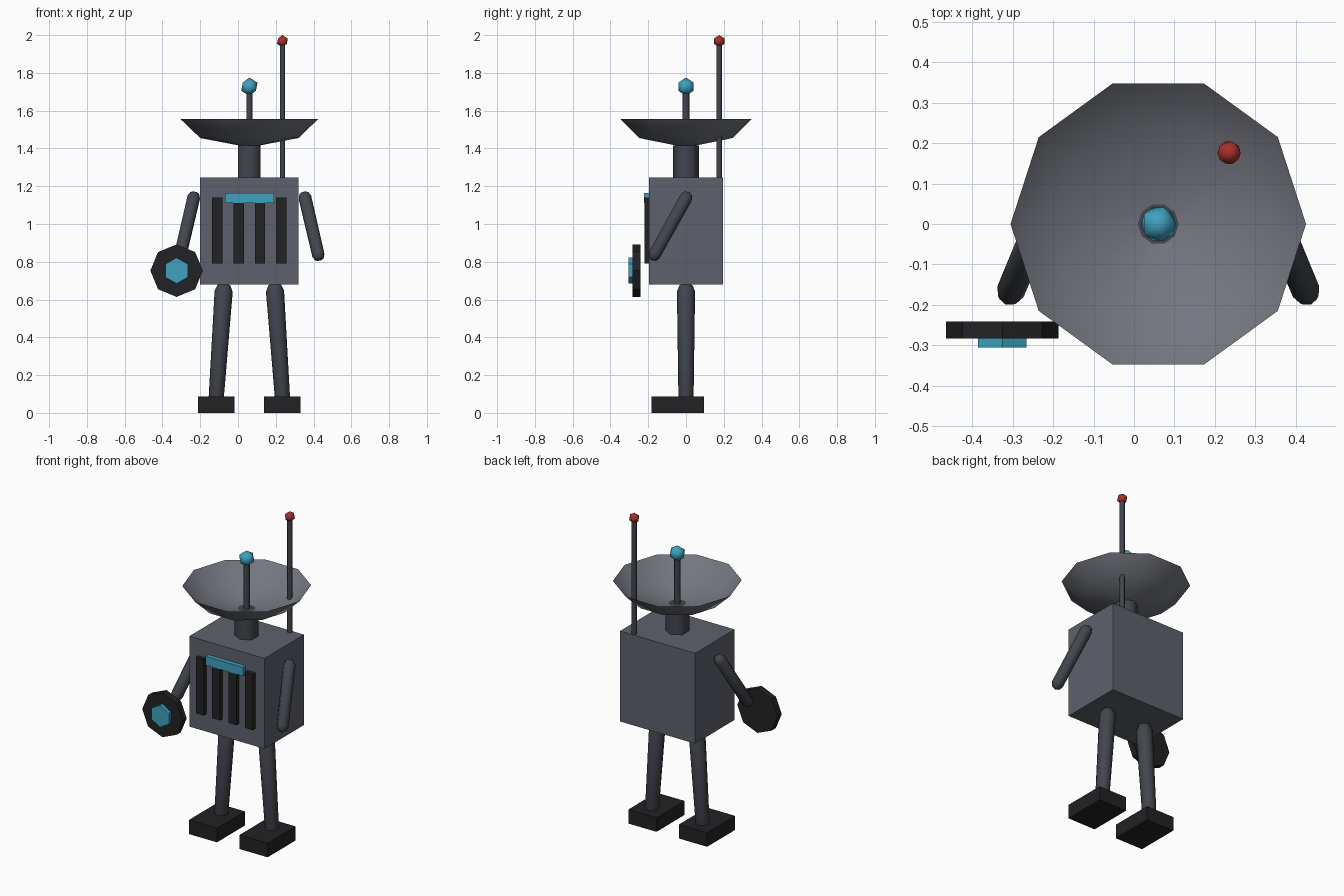
import bpy, bmesh
from math import pi, sin, cos
from mathutils import Vector

if "Cube" in bpy.data.objects:
    bpy.data.objects.remove(bpy.data.objects["Cube"])

CX = 0.06  # symmetry axis of the robot


def mat(name, r, g, b):
    m = bpy.data.materials.new(name)
    m.diffuse_color = (r, g, b, 1)
    m.use_nodes = True
    m.node_tree.nodes["Principled BSDF"].inputs["Base Color"].default_value = m.diffuse_color
    return m


STEEL = mat("steel", 0.11, 0.12, 0.15)
DISH = mat("dish_grey", 0.17, 0.18, 0.21)
DARK = mat("dark_steel", 0.055, 0.06, 0.075)
BLACK = mat("black", 0.016, 0.016, 0.018)
CYAN = mat("cyan", 0.05, 0.36, 0.52)
RED = mat("red", 0.38, 0.03, 0.025)


def finish(name, material, smooth=None):
    ob = bpy.context.object
    ob.name = name
    ob.data.materials.append(material)
    if smooth:
        bpy.ops.object.shade_smooth_by_angle(angle=smooth)
    return ob


def box(name, lo, hi, material):
    lo, hi = Vector(lo), Vector(hi)
    bpy.ops.mesh.primitive_cube_add(size=1, location=(lo + hi) / 2)
    bpy.context.object.scale = hi - lo
    return finish(name, material)


def rod(name, x, y, z0, z1, r, material, sides=6):
    bpy.ops.mesh.primitive_cylinder_add(vertices=sides, radius=r, depth=z1 - z0,
                                        location=(x, y, (z0 + z1) / 2))
    return finish(name, material, 1.1)


def disc(name, x, z, y0, y1, r, sides, material):
    bpy.ops.mesh.primitive_cylinder_add(vertices=sides, radius=r, depth=y1 - y0,
                                        location=(x, (y0 + y1) / 2, z),
                                        rotation=(pi / 2, 0, 0))
    return finish(name, material)


def ball(name, loc, r, material):
    bpy.ops.mesh.primitive_ico_sphere_add(subdivisions=1, radius=r, location=loc)
    return finish(name, material, 1.0)


def lathe(name, profile, sides, material):
    """Revolve (radius, z) points around z; zero radius makes a pole."""
    bm = bmesh.new()
    rings = []
    for r, z in profile:
        n = 1 if r == 0 else sides
        rings.append([bm.verts.new((r * cos(2 * pi * i / sides),
                                    r * sin(2 * pi * i / sides), z)) for i in range(n)])
    for a, b in zip(rings, rings[1:]):
        for i in range(sides):
            j = (i + 1) % sides
            quad = [a[i % len(a)], a[j % len(a)], b[j % len(b)], b[i % len(b)]]
            bm.faces.new(list(dict.fromkeys(quad)))
    me = bpy.data.meshes.new(name)
    bm.to_mesh(me)
    bm.free()
    ob = bpy.data.objects.new(name, me)
    bpy.context.collection.objects.link(ob)
    bpy.ops.object.select_all(action='DESELECT')
    ob.select_set(True)
    bpy.context.view_layer.objects.active = ob
    return finish(name, material, 1.2)


def limb(name, a, b, ra, rb):
    """Round-ended tapered tube between two points."""
    a, b = Vector(a), Vector(b)
    d, k = (b - a).length, 0.707
    ob = lathe(name, [(0, -ra), (ra * k, -ra * k), (ra, 0),
                      (rb, d), (rb * k, d + rb * k), (0, d + rb)], 8, DARK)
    ob.location = a
    ob.rotation_euler = (b - a).to_track_quat('Z', 'Y').to_euler()
    return ob


# Torso with chest vents and light bar
box("torso", (CX - 0.26, -0.195, 0.68), (CX + 0.26, 0.195, 1.245), STEEL)
for i in range(4):
    x = CX + (i - 1.5) * 0.113
    box(f"chest_vent_{i + 1}", (x - 0.027, -0.221, 0.79), (x + 0.027, -0.19, 1.14), BLACK)
box("chest_light", (CX - 0.13, -0.222, 1.11), (CX + 0.13, -0.19, 1.165), CYAN)

# Neck, dish head and feed horn
rod("neck", CX, 0, 1.24, 1.415, 0.068, DARK)
dish = lathe("dish_head", [(0.04, 1.413), (0.26, 1.455), (0.365, 1.556)], 10, DISH)
dish.location.x = CX
rod("feed_rod", CX, 0, 1.41, 1.71, 0.018, DARK)
ball("feed_ball", (CX, 0, 1.727), 0.048, CYAN)

# Back antenna
rod("antenna", 0.235, 0.176, 1.24, 1.96, 0.015, DARK)
ball("antenna_tip", (0.235, 0.176, 1.968), 0.032, RED)

# Arms, legs and feet on both sides
for s, side in ((-1, "left"), (1, "right")):
    limb(f"{side}_arm", (CX + s * 0.295, 0, 1.138), (CX + s * 0.365, -0.167, 0.838),
         0.036, 0.035)
    limb(f"{side}_leg", (CX + s * 0.136, 0, 0.643), (CX + s * 0.176, 0, 0.07),
         0.048, 0.04)
    x = CX + s * 0.175
    box(f"{side}_foot", (x - 0.097, -0.182, 0), (x + 0.097, 0.094, 0.088), BLACK)

# Hand disc with glowing hub
disc("hand_disc", -0.325, 0.753, -0.283, -0.241, 0.139, 8, BLACK)
disc("hand_disc_hub", -0.325, 0.753, -0.305, -0.27, 0.069, 6, CYAN)
